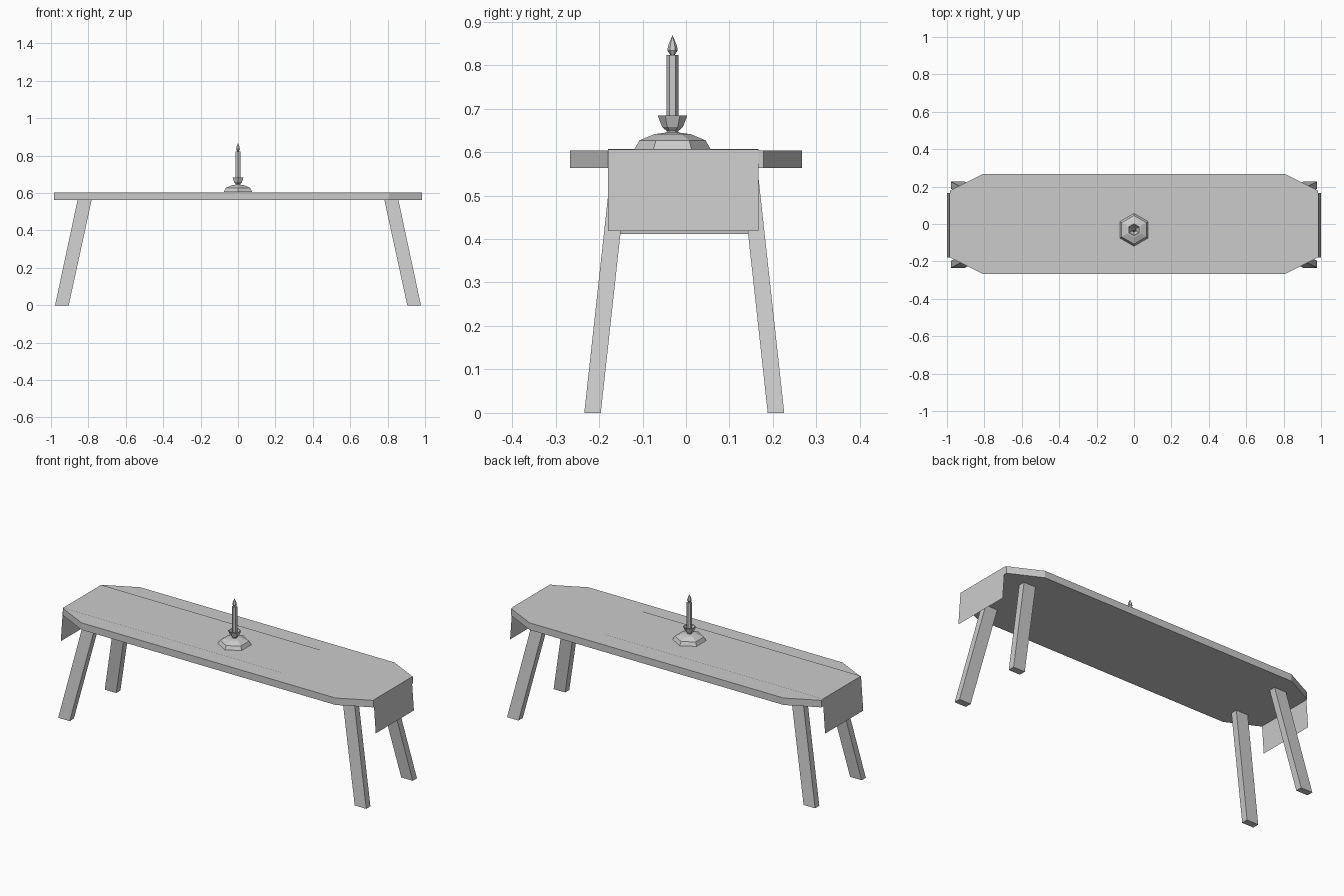
import bpy, bmesh
from math import sin, cos, pi

if "Cube" in bpy.data.objects:
    bpy.data.objects.remove(bpy.data.objects["Cube"])


def make(name, verts, faces):
    me = bpy.data.meshes.new(name)
    me.from_pydata(verts, [], faces)
    bm = bmesh.new()
    bm.from_mesh(me)
    bmesh.ops.recalc_face_normals(bm, faces=bm.faces)
    bm.to_mesh(me)
    bm.free()
    ob = bpy.data.objects.new(name, me)
    bpy.context.collection.objects.link(ob)
    return ob


def loft(name, rings):
    """Closed solid skinned through rings of equal point count."""
    n = len(rings[0])
    verts = [p for r in rings for p in r]
    faces = [(k * n + i, k * n + (i + 1) % n, (k + 1) * n + (i + 1) % n, (k + 1) * n + i)
             for k in range(len(rings) - 1) for i in range(n)]
    faces += [tuple(range(n)), tuple(range((len(rings) - 1) * n, len(rings) * n))]
    return make(name, verts, faces)


def lathe(name, profile, sides=6, y=-0.031):
    """Six-sided turned part, with corners pointing along y."""
    return loft(name, [[(r * sin(2 * pi * i / sides), y + r * cos(2 * pi * i / sides), z)
                        for i in range(sides)] for r, z in profile])


# Table top with clipped corners
outline = [(0.985, -0.178), (0.985, 0.178), (0.807, 0.267), (-0.807, 0.267),
           (-0.985, 0.178), (-0.985, -0.178), (-0.807, -0.267), (0.807, -0.267)]
loft("table_top", [[(x, y, z) for x, y in outline] for z in (0.563, 0.603)])


# Four splayed legs
def rect(x0, x1, y0, y1, z):
    return [(x0, y0, z), (x1, y0, z), (x1, y1, z), (x0, y1, z)]


for sx, side in ((-1, "left"), (1, "right")):
    for sy, end in ((-1, "front"), (1, "back")):
        c = -0.004
        loft(f"{end}_{side}_leg", [
            rect(sx * 0.905, sx * 0.978, c + sy * 0.192, c + sy * 0.23, 0),
            rect(sx * 0.782, sx * 0.857, c + sy * 0.13, c + sy * 0.168, 0.566)])

# Table runner: thin sheet with a hanging flap at both ends
path = [(-1.0, 0.412), (-0.986, 0.607), (0.986, 0.606), (1.0, 0.418)]
make("table_runner", [(x, y, z) for x, z in path for y in (-0.179, 0.167)],
     [(2 * i, 2 * i + 1, 2 * i + 3, 2 * i + 2) for i in range(3)])

# Candlestick: foot, neck and hollow cup
lathe("candle_holder", [(0.088, 0.606), (0.076, 0.627), (0.042, 0.641), (0.014, 0.645),
                        (0.013, 0.648), (0.024, 0.658), (0.034, 0.684), (0.030, 0.684),
                        (0.014, 0.662)])

# Candle and flame
lathe("candle", [(0.014, 0.655), (0.014, 0.823)])
lathe("flame", [(0.005, 0.823), (0.012, 0.834), (0.010, 0.845), (0.0005, 0.868)])
